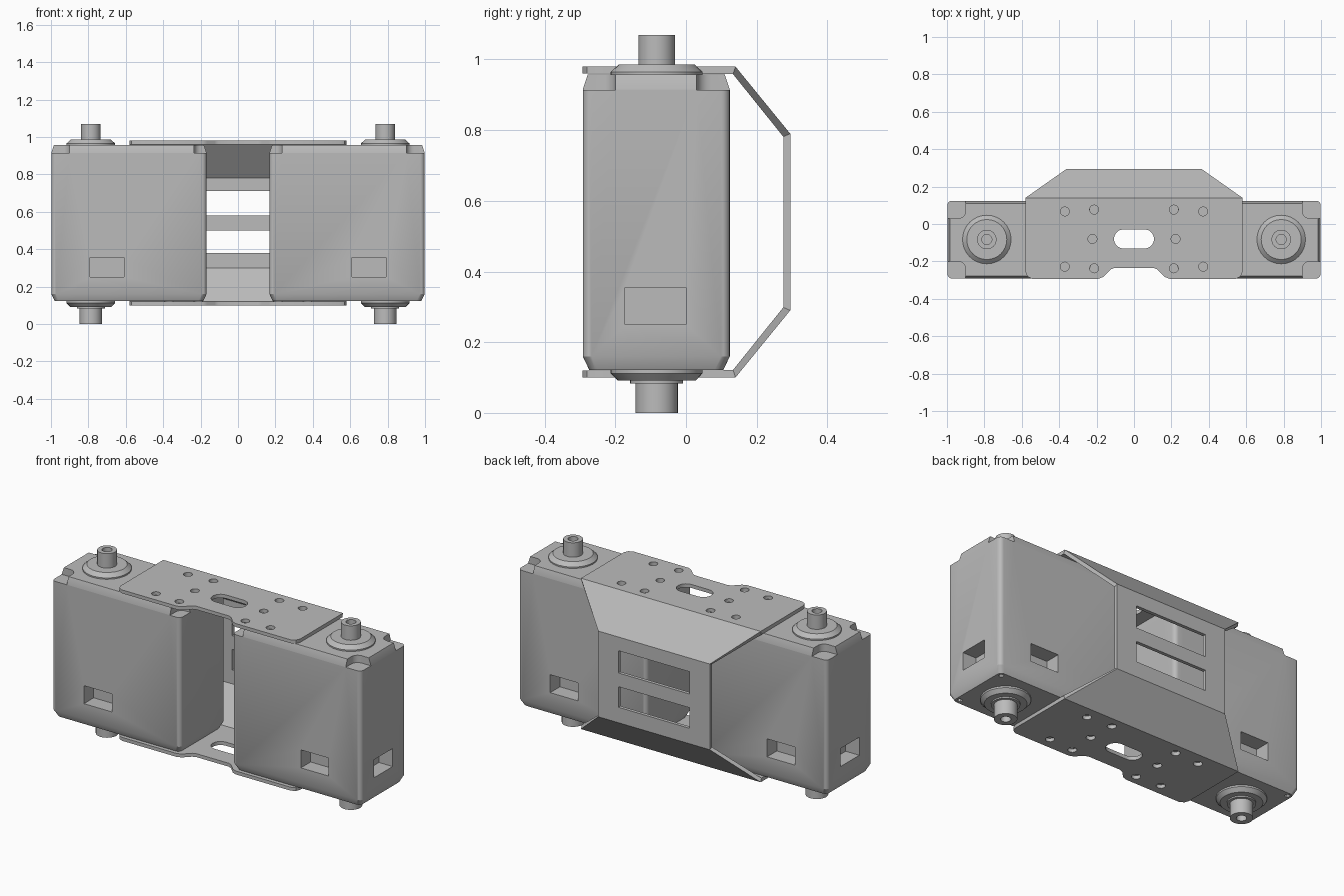
import bpy, bmesh, math
from math import cos, sin, pi

cube = bpy.data.objects.get("Cube")
if cube:
    bpy.data.objects.remove(cube, do_unlink=True)

grey = bpy.data.materials.new("metal_grey")
grey.use_nodes = True
COLOUR = (0.5, 0.5, 0.5, 1)
grey.diffuse_color = COLOUR
grey.node_tree.nodes["Principled BSDF"].inputs["Base Color"].default_value = COLOUR

CY = -0.083          # depth of the motor axis
FRONT, BACK = -0.292, 0.124


def make(name, bm):
    mesh = bpy.data.meshes.new(name)
    bm.to_mesh(mesh)
    bm.free()
    mesh.materials.append(grey)
    obj = bpy.data.objects.new(name, mesh)
    bpy.context.collection.objects.link(obj)
    return obj


def loft(bm, rings):
    """Skin equal-length rings of points and cap both ends."""
    rows = [[bm.verts.new(p) for p in ring] for ring in rings]
    faces = [bm.faces.new(rows[0]), bm.faces.new(rows[-1])]
    n = len(rows[0])
    for a, b in zip(rows, rows[1:]):
        for i in range(n):
            j = (i + 1) % n
            faces.append(bm.faces.new((a[i], a[j], b[j], b[i])))
    bmesh.ops.recalc_face_normals(bm, faces=faces)


def rounded(x0, x1, y0, y1, r, steps=5):
    """Rounded rectangle outline."""
    pts = []
    corners = ((x1 - r, y1 - r), (x0 + r, y1 - r), (x0 + r, y0 + r), (x1 - r, y0 + r))
    for q, (cx, cy) in enumerate(corners):
        for i in range(steps + 1):
            a = (q + i / steps) * pi / 2
            pts.append((cx + r * cos(a), cy + r * sin(a)))
    return pts


def circle(x, y, r, n=16):
    return [(x + r * cos(2 * pi * i / n), y + r * sin(2 * pi * i / n)) for i in range(n)]


def prism(bm, outline, z0, z1):
    loft(bm, [[(x, y, z) for x, y in outline] for z in (z0, z1)])


def block(bm, x0, x1, y0, y1, z0, z1):
    prism(bm, [(x0, y0), (x1, y0), (x1, y1), (x0, y1)], z0, z1)


def activate(obj):
    bpy.ops.object.select_all(action='DESELECT')
    obj.select_set(True)
    bpy.context.view_layer.objects.active = obj


def cut(obj, bm):
    cutter = make("cutter", bm)
    cutter.hide_render = True
    mod = obj.modifiers.new("cut", 'BOOLEAN')
    mod.operation, mod.solver, mod.object = 'DIFFERENCE', 'EXACT', cutter
    activate(obj)
    bpy.ops.object.modifier_apply(modifier=mod.name)
    bpy.data.objects.remove(cutter, do_unlink=True)


def smooth(obj):
    activate(obj)
    bpy.ops.object.shade_smooth_by_angle(angle=math.radians(28))


def lathe(name, x, profile, n=32):
    bm = bmesh.new()
    loft(bm, [[(px, py, z) for px, py in circle(x, CY, r, n)] for r, z in profile])
    smooth(make(name, bm))


def motor(side, s):
    # housing with tapered top and bottom rims
    def span(a, b):
        return min(s * a, s * b), max(s * a, s * b)
    x0, x1 = span(0.168, 0.998)
    bm = bmesh.new()
    rings = []
    for inset, z in ((0.018, 0.122), (0, 0.16), (0, 0.915), (0.014, 0.957)):
        outline = rounded(x0 + inset, x1 - inset, FRONT + inset, BACK - inset, 0.025)
        rings.append([(x, y, z) for x, y in outline])
    loft(bm, rings)
    housing = make(side + "_motor_housing", bm)

    # corner notches, recessed windows and screw holes
    bm = bmesh.new()
    for a, b in ((0.9, 1.2), (0.05, 0.235)):
        nx = span(a, b)
        for c, d in ((-0.5, -0.2), (0.03, 0.4)):
            prism(bm, rounded(*nx, c, d, 0.04), 0.914, 1.1)
    wx = span(0.61, 0.79)
    block(bm, *wx, FRONT - 0.1, FRONT + 0.09, 0.25, 0.355)
    block(bm, *wx, BACK - 0.09, BACK + 0.1, 0.25, 0.355)
    block(bm, *span(0.91, 1.1), -0.172, 0, 0.25, 0.355)
    for hx in (0.21, 0.955):
        for dy in (-0.165, 0.165):
            prism(bm, circle(s * hx, CY + dy, 0.014, 10), 0.05, 0.15)
    cut(housing, bm)
    smooth(housing)

    # flanged shafts with bored ends
    lathe(side + "_upper_shaft", s * 0.787,
          [(0.13, 0.94), (0.13, 0.965), (0.107, 0.986), (0.052, 0.986),
           (0.052, 1.07), (0.027, 1.07), (0.027, 1.02)])
    lathe(side + "_lower_shaft", s * 0.787,
          [(0.13, 0.14), (0.13, 0.112), (0.11, 0.091), (0.075, 0.091), (0.075, 0.083),
           (0.06, 0.083), (0.06, 0), (0.027, 0), (0.027, 0.05)])


def bracket():
    # folded sheet: top plate, slope, back panel, slope, bottom plate
    half = [(0.58, 0.14), (0.58, -0.255), (0.57, -0.28), (0.545, -0.293),
            (0.19, -0.293), (0.165, -0.283), (0.125, -0.243), (0.105, -0.235)]
    outline = [(-x, y) for x, y in half] + half[::-1]
    bm = bmesh.new()
    top = [bm.verts.new((x, y, 0.98)) for x, y in outline]
    low = [bm.verts.new((x, y, 0.1)) for x, y in outline]
    bm.faces.new(top)
    bm.faces.new(low[::-1])
    rows = [(top[-1], top[0])]
    for z in (0.79, 0.29):
        rows.append((bm.verts.new((0.36, 0.295, z)), bm.verts.new((-0.36, 0.295, z))))
    rows.append((low[-1], low[0]))
    for a, b in zip(rows, rows[1:]):
        bm.faces.new((a[0], b[0], b[1], a[1]))
    sheet = make("folded_bracket", bm)
    mod = sheet.modifiers.new("thickness", 'SOLIDIFY')
    mod.thickness, mod.offset, mod.use_even_offset = 0.02, -1, True
    activate(sheet)
    bpy.ops.object.modifier_apply(modifier=mod.name)

    # screw holes, centre slot and back openings
    bm = bmesh.new()
    for z0, z1 in ((0.07, 0.14), (0.94, 1.02)):
        prism(bm, rounded(-0.107, 0.107, -0.131, -0.029, 0.05), z0, z1)
        for x, y in ((0.37, 0.067), (0.213, 0.077), (0.222, -0.08),
                     (0.37, -0.228), (0.213, -0.237)):
            for s in (-1, 1):
                prism(bm, circle(s * x, y, 0.024), z0, z1)
    for z0, z1 in ((0.38, 0.5), (0.58, 0.71)):
        block(bm, -0.23, 0.23, 0.2, 0.4, z0, z1)
    cut(sheet, bm)
    smooth(sheet)


motor("left", 1)
motor("right", -1)
bracket()
